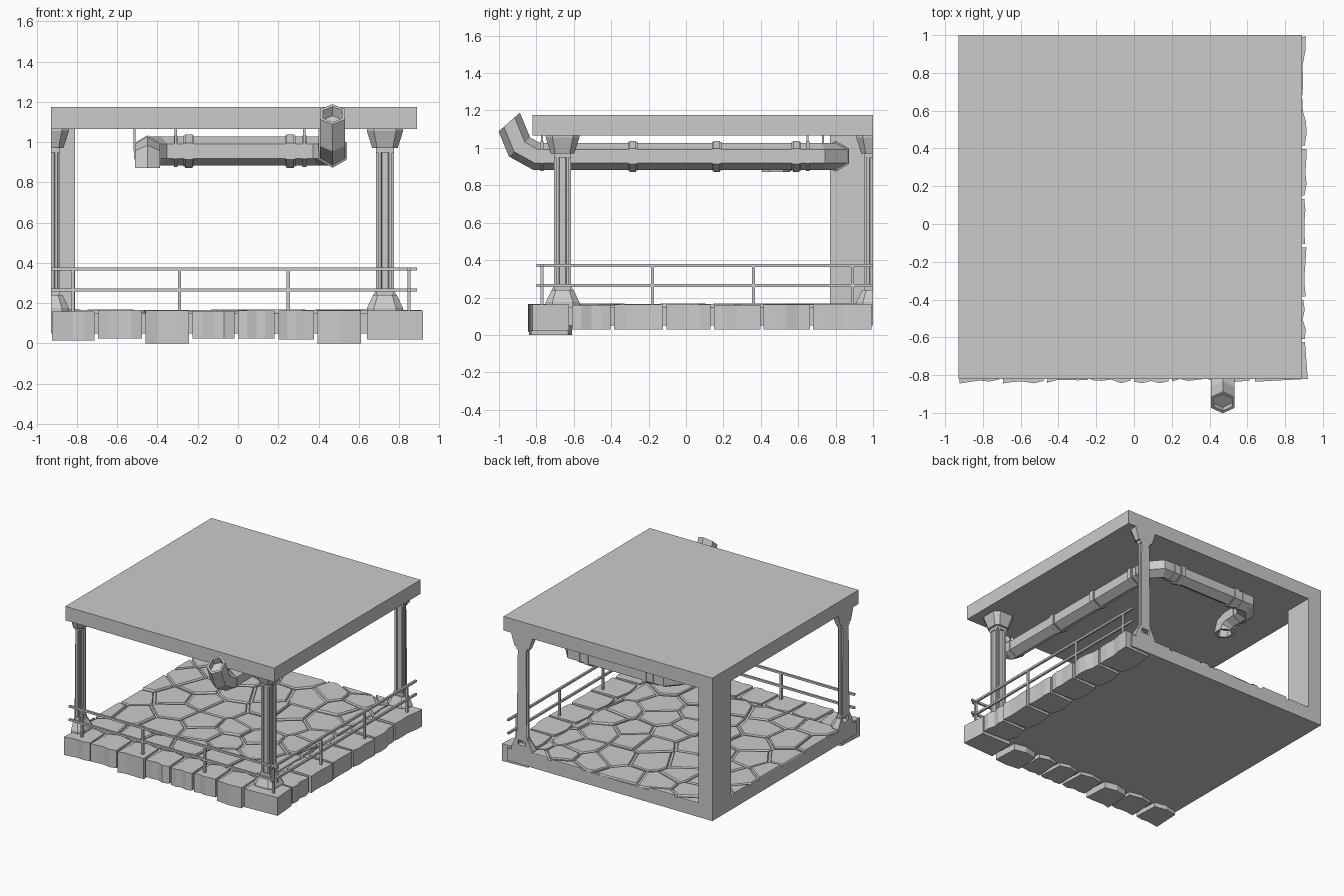
import bpy, bmesh, math, random
from mathutils import Vector, Matrix

random.seed(7)
if "Cube" in bpy.data.objects:
    bpy.data.objects.remove(bpy.data.objects["Cube"])

grey = bpy.data.materials.new("stone_grey")
grey.use_nodes = True
GREY = (0.6, 0.6, 0.6, 1)
grey.diffuse_color = GREY
grey.node_tree.nodes["Principled BSDF"].inputs["Base Color"].default_value = GREY

LEFT, RIGHT, FRONT, BACK = -0.93, 0.89, -0.82, 1.0
PIPE_Z = 0.955


def finish(bm, name):
    bmesh.ops.recalc_face_normals(bm, faces=bm.faces)
    mesh = bpy.data.meshes.new(name)
    bm.to_mesh(mesh)
    bm.free()
    mesh.materials.append(grey)
    ob = bpy.data.objects.new(name, mesh)
    bpy.context.collection.objects.link(ob)


def add_box(bm, lo, hi):
    lo, hi = Vector(lo), Vector(hi)
    size = Matrix.Diagonal((*(hi - lo), 1))
    bmesh.ops.create_cube(bm, size=1, matrix=Matrix.Translation((lo + hi) / 2) @ size)


def box(name, lo, hi):
    bm = bmesh.new()
    add_box(bm, lo, hi)
    finish(bm, name)


def loft(bm, rings):
    """Skin a list of closed rings and return the two end faces."""
    loops = [[bm.verts.new(p) for p in ring] for ring in rings]
    n = len(loops[0])
    for a, b in zip(loops, loops[1:]):
        for i in range(n):
            bm.faces.new((a[i], a[(i + 1) % n], b[(i + 1) % n], b[i]))
    return [bm.faces.new(loops[0]), bm.faces.new(loops[-1])]


def level(outline, z, scale=1):
    return [(x * scale, y * scale, z) for x, y in outline]


def cut(bm, co, no):
    """Remove everything on the normal side of a plane and close the hole."""
    res = bmesh.ops.bisect_plane(bm, geom=bm.verts[:] + bm.edges[:] + bm.faces[:],
                                 plane_co=co, plane_no=no, clear_outer=True)
    edges = [e for e in res["geom_cut"] if isinstance(e, bmesh.types.BMEdge)]
    if edges:
        bmesh.ops.triangle_fill(bm, edges=edges, use_beauty=True)


# Roof, floor slab and corner post
box("roof", (LEFT, FRONT, 1.065), (RIGHT, BACK, 1.175))
box("floor_slab", (LEFT, FRONT + 0.03, 0.05), (RIGHT - 0.03, BACK, 0.148))
box("corner_post", (LEFT, 0.77, 0.1), (-0.81, BACK, 1.07))


# Paving: jittered cells, each trimmed against its neighbours
def paving():
    x0, x1, y0, y1 = LEFT, 0.66, -0.61, BACK
    cols, rows = 6, 7
    dx, dy = (x1 - x0) / cols, (y1 - y0) / rows
    sites = []
    for r in range(-1, rows + 1):
        for c in range(-1, cols + 2):
            sites.append(Vector((x0 + (c + 0.5 * (r % 2) + random.uniform(0.05, 0.65)) * dx,
                                 y0 + (r + random.uniform(0.15, 0.85)) * dy, 0)))
    total = bmesh.new()
    for s in sites:
        cell = bmesh.new()
        corners = [(x0, y0, 0), (x1, y0, 0), (x1, y1, 0), (x0, y1, 0)]
        cell.faces.new([cell.verts.new(p) for p in corners])
        for t in sites:
            d = t - s
            if 0 < d.length < 0.8:
                bmesh.ops.bisect_plane(cell, geom=cell.verts[:] + cell.edges[:] + cell.faces[:],
                                       plane_co=(s + t) / 2 - d.normalized() * 0.009,
                                       plane_no=d, clear_outer=True)
        if cell.faces:
            face = cell.faces[:][0]
            mid = face.calc_center_median()
            ring = [v.co.copy() for v in face.verts]
            top = random.uniform(0.158, 0.168)
            loft(total, [[p + Vector((0, 0, 0.12)) for p in ring],
                         [p + Vector((0, 0, top - 0.008)) for p in ring],
                         [mid + (p - mid) * 0.95 + Vector((0, 0, top)) for p in ring]])
        cell.free()
    finish(total, "paving_stones")


paving()


# Rough edge blocks along the front and the right-hand side
def edge_block(bm, a, b, depth, bottom, along_x):
    steps = 4
    outer = [(a + (b - a) * i / steps, random.uniform(0.0, 0.025)) for i in range(steps + 1)]
    inner = [(b - 0.01, -depth), ((a + b) / 2, -depth - 0.02), (a + 0.01, -depth)]
    if along_x:
        plan = [(u, FRONT - v) for u, v in outer + inner]
    else:
        plan = [(RIGHT + v, u) for u, v in outer + inner]
    loft(bm, [level(plan, bottom), level(plan, random.uniform(0.158, 0.166))])


bm = bmesh.new()
front_cuts = [-0.925, -0.695, -0.46, -0.225, 0.0, 0.2, 0.395, 0.63]
for a, b, low in zip(front_cuts, front_cuts[1:], (0.015, 0.025, 0, 0.025, 0.025, 0.02, 0)):
    edge_block(bm, a, b - 0.018, 0.19, low, True)
side_cuts = [-0.61, -0.385, -0.105, 0.15, 0.415, 0.68, 1.01]
for a, b in zip(side_cuts, side_cuts[1:]):
    edge_block(bm, a, b - 0.018, 0.2, 0.03, False)
corner = [(0.64, -0.835), (0.92, -0.82), (0.905, -0.625), (0.65, -0.625)]
loft(bm, [level(corner, 0.02), level(corner, 0.163)])
finish(bm, "edge_blocks")


# Fluted columns with flared caps and bases; two are halved at the boundary
def turned(points):
    return [((x, y), (-y, x), (-x, -y), (y, -x))[q]
            for q in range(4) for x, y in points]


SHAFT = turned([(0.045, -0.034), (0.045, -0.02), (0.034, -0.016), (0.034, 0.016),
                (0.045, 0.02), (0.045, 0.034), (0.035, 0.035)])
PLINTH = turned([(0.09, -0.055), (0.09, 0.055)])


def column(name, x, y, plane=None):
    bm = bmesh.new()
    loft(bm, [level(SHAFT, 0.2), level(SHAFT, 1.0)])
    loft(bm, [level(PLINTH, 0.14), level(PLINTH, 0.175), level(PLINTH, 0.24, 0.65)])
    loft(bm, [level(PLINTH, 0.97, 0.7), level(PLINTH, 1.055), level(PLINTH, 1.07)])
    for z in (0.25, 0.96):
        add_box(bm, (-0.045, -0.045, z - 0.012), (0.045, 0.045, z + 0.012))
    if plane:
        cut(bm, (0, 0, 0), plane)
    bmesh.ops.translate(bm, verts=bm.verts, vec=(x, y, 0))
    finish(bm, name)


column("front_column", 0.73, -0.66)
column("left_half_column", LEFT, -0.66, (-1, 0, 0))
column("back_half_column", 0.73, BACK, (0, 1, 0))

# Railings
bm = bmesh.new()
R = 0.008
for z in (0.265, 0.37):
    add_box(bm, (LEFT, -0.77 - R, z - R), (RIGHT, -0.77 + R, z + R))
    add_box(bm, (0.85 - R, -0.8, z - R), (0.85 + R, BACK, z + R))
posts = [(x, -0.77) for x in (-0.82, -0.29, 0.25, 0.85)]
posts += [(0.85, y) for y in (-0.18, 0.36, 0.89)]
for x, y in posts:
    add_box(bm, (x - R, y - R, 0.14), (x + R, y + R, 0.37))
finish(bm, "railings")


# Six-sided duct swept along a path with mitred bends
def sweep(bm, path, radius, start=None, end=None):
    path = [Vector(p) for p in path]
    dirs = [(b - a).normalized() for a, b in zip(path, path[1:])]
    side = dirs[0].cross(Vector((0, 0, 1))).normalized()
    up = side.cross(dirs[0])
    ring = [path[0] + radius * (math.sin(k * math.pi / 3) * side + math.cos(k * math.pi / 3) * up)
            for k in range(6)]
    normals = [Vector(start) if start else dirs[0]]
    normals += [a + b for a, b in zip(dirs, dirs[1:])]
    normals += [Vector(end) if end else dirs[-1]]
    rings = []
    for i, (p, n) in enumerate(zip(path, normals)):
        d = dirs[max(i - 1, 0)]
        ring = [v + d * ((p - v).dot(n) / d.dot(n)) for v in ring]
        rings.append(ring)
    return loft(bm, rings), dirs


bm = bmesh.new()
duct = [(0.47, -0.945, 1.138), (0.47, -0.89, 1.005), (0.47, -0.80, PIPE_Z),
        (0.47, 0.72, PIPE_Z), (0.40, 0.80, PIPE_Z), (-0.38, 0.80, PIPE_Z),
        (-0.45, 0.72, PIPE_Z), (-0.45, 0.56, PIPE_Z), (-0.45, 0.50, 0.93), (-0.45, 0.48, 0.87)]
ends, dirs = sweep(bm, duct, 0.072, start=(0, 0.66, -0.75), end=(0, 0, -1))
for face, inward in zip(ends, (dirs[0], -dirs[-1])):
    face.normal_update()
    bmesh.ops.inset_individual(bm, faces=[face], thickness=0.017)
    deep = bmesh.ops.extrude_discrete_faces(bm, faces=[face])["faces"][0]
    bmesh.ops.translate(bm, verts=deep.verts[:], vec=inward * 0.05)
finish(bm, "duct")

# Collars and hangers around the duct
X, Y = Vector((1, 0, 0)), Vector((0, 1, 0))


def band(bm, x, y, axis, radius, width):
    c, h = Vector((x, y, PIPE_Z)), axis * width / 2
    sweep(bm, [c - h, c + h], radius)


bm = bmesh.new()
for x, y, axis in [(0.47, -0.285, Y), (0.47, 0.165, Y), (0.47, 0.59, Y),
                   (-0.245, 0.8, X), (0.26, 0.8, X)]:
    band(bm, x, y, axis, 0.083, 0.036)
    band(bm, x, y, axis, 0.077, 0.05)
finish(bm, "duct_collars")

bm = bmesh.new()
for x, y, axis in [(0.47, -0.77, Y), (0.47, 0.65, Y), (-0.45, 0.65, Y),
                   (-0.31, 0.8, X), (0.33, 0.8, X)]:
    band(bm, x, y, axis, 0.078, 0.018)
    rx, ry = (x - 0.064, y) if axis is Y else (x, y - 0.067)
    add_box(bm, (rx - 0.006, ry - 0.006, PIPE_Z), (rx + 0.006, ry + 0.006, 1.07))
finish(bm, "duct_hangers")
